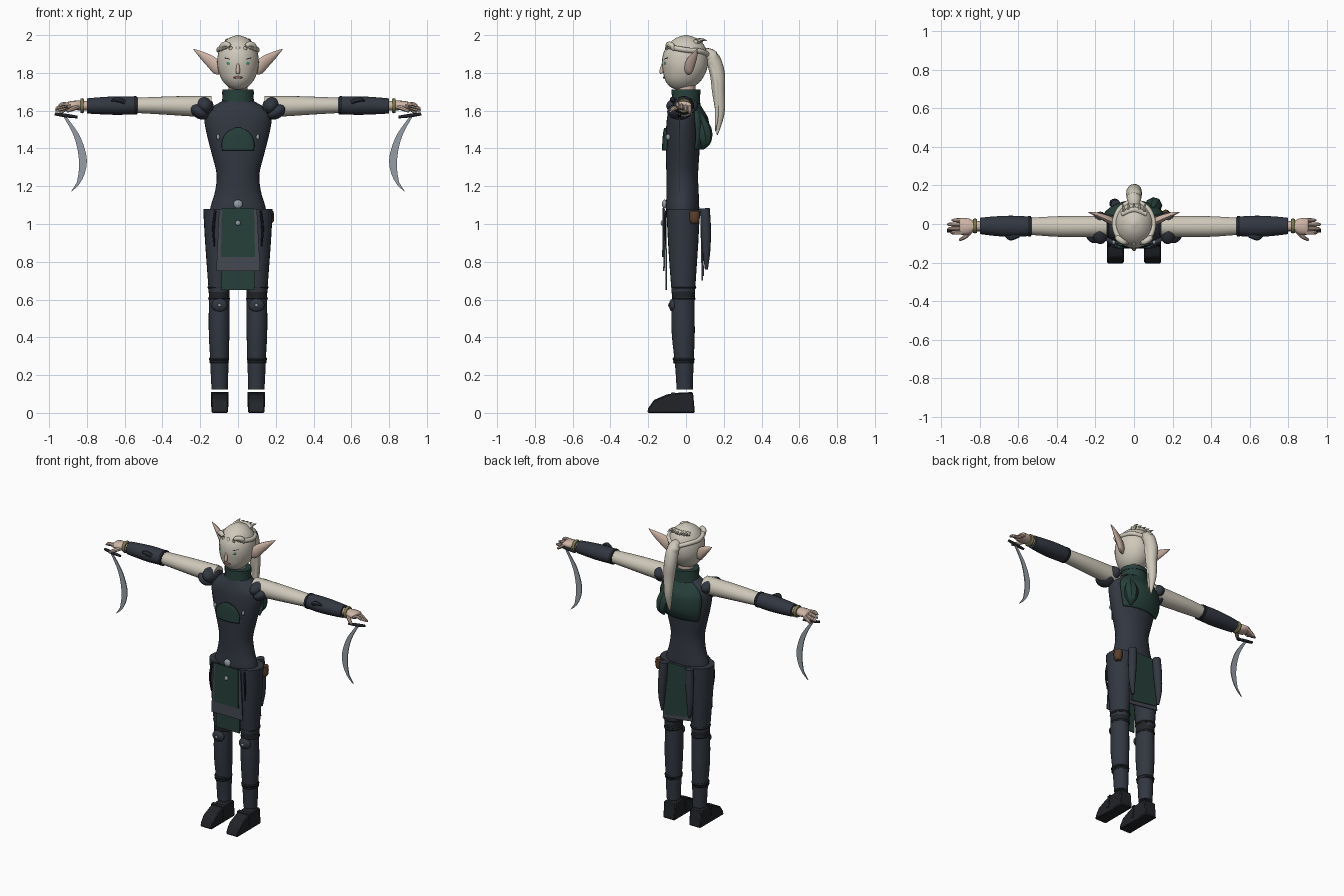
import bpy, bmesh, math
from mathutils import Vector, Matrix

def material(name, r, g, b):
    m = bpy.data.materials.new(name)
    m.diffuse_color = (r, g, b, 1)
    return m

NAVY = material("navy_cloth", .032, .038, .052)
DARK = material("dark_leather", .015, .017, .021)
GREEN = material("green_cloth", .02, .05, .042)
TRIM = material("trim_cloth", .06, .065, .085)
PALE = material("pale", .62, .58, .49)
SKIN = material("skin", .62, .46, .38)
STEEL = material("steel", .3, .34, .38)
BROWN = material("brown_leather", .1, .05, .025)
OLIVE = material("olive_brass", .2, .19, .08)
EYE = material("eye_green", .05, .3, .2)
LIP = material("lip", .35, .15, .13)

def finish(name, bm, mat, angle=40):
    bmesh.ops.recalc_face_normals(bm, faces=bm.faces)
    me = bpy.data.meshes.new(name)
    bm.to_mesh(me)
    bm.free()
    ob = bpy.data.objects.new(name, me)
    bpy.context.collection.objects.link(ob)
    me.materials.append(mat)
    bpy.ops.object.select_all(action='DESELECT')
    ob.select_set(True)
    bpy.context.view_layer.objects.active = ob
    bpy.ops.object.shade_smooth_by_angle(angle=math.radians(angle))
    return ob

def smooth_path(rows, k):
    """Catmull-Rom interpolation of tuples."""
    out, n = [], len(rows)
    for i in range(n - 1):
        p = [rows[max(0, min(n - 1, i + j))] for j in (-1, 0, 1, 2)]
        for s in range(k):
            t = s / k
            out.append([.5 * (2*b + (c - a)*t + (2*a - 5*b + 4*c - d)*t*t + (3*b - a - 3*c + d)*t**3)
                        for a, b, c, d in zip(*p)])
    return out + [list(rows[-1])]

def skin_rings(name, rings, mat, closed=True):
    bm = bmesh.new()
    vs = [[bm.verts.new(p) for p in r] for r in rings]
    n = len(vs[0])
    for a, b in zip(vs, vs[1:]):
        for i in range(n if closed else n - 1):
            j = (i + 1) % n
            bm.faces.new((a[i], a[j], b[j], b[i]))
    if closed:
        bm.faces.new(vs[0])
        bm.faces.new(vs[-1])
    return finish(name, bm, mat)

def loft(name, secs, mat, axis='z', s=1, n=24, k=4):
    """Elliptical sections: (t, c1, c2, r1, r2) along z or x."""
    rings = []
    for t, c1, c2, r1, r2 in smooth_path(secs, k):
        ring = []
        for i in range(n):
            a = 2 * math.pi * i / n
            u, v = c1 + r1 * math.cos(a), c2 + r2 * math.sin(a)
            ring.append((s * u, v, t) if axis == 'z' else (s * t, u, v))
        rings.append(ring)
    return skin_rings(name, rings, mat)

def shell(name, secs, mat, facing, n=14):
    """Cloth wrapped on an ellipse: (z, rx, ry, half_width)."""
    rings = []
    for z, rx, ry, w in smooth_path(secs, 4):
        a = math.asin(min(1, w / rx))
        rings.append([(rx * math.sin(a * (2*i/n - 1)), -.015 + facing * ry * math.cos(a * (2*i/n - 1)), z)
                      for i in range(n + 1)])
    ob = skin_rings(name, rings, mat, False)
    ob.modifiers.new("thickness", 'SOLIDIFY').thickness = .012
    return ob

def tube(name, pts, mat, s=1, n=12):
    """Round tapered tube through (x, y, z, radius)."""
    path = smooth_path(pts, 5)
    rings = []
    for i, (x, y, z, r) in enumerate(path):
        d = Vector(path[min(i + 1, len(path) - 1)][:3]) - Vector(path[max(i - 1, 0)][:3])
        u = d.cross(Vector((.31, .2, .9)) if abs(d.normalized().z) < .8 else Vector((1, .1, 0))).normalized()
        v = d.cross(u).normalized()
        ring = [Vector((x, y, z)) + r * (u * math.cos(a) + v * math.sin(a))
                for a in [2 * math.pi * j / n for j in range(n)]]
        rings.append([(s * p.x, p.y, p.z) for p in ring])
    return skin_rings(name, rings, mat)

def prism(name, pts, d0, d1, mat, to3d):
    bm = bmesh.new()
    rings = [[bm.verts.new(to3d(u, v, d)) for u, v in pts] for d in (d0, d1)]
    bm.faces.new(rings[0])
    bm.faces.new(rings[1])
    for i in range(len(pts)):
        j = (i + 1) % len(pts)
        bm.faces.new((rings[0][i], rings[0][j], rings[1][j], rings[1][i]))
    return finish(name, bm, mat, 25)

def ball(name, loc, rad, mat, rot=(0, 0, 0), seg=24):
    bm = bmesh.new()
    bmesh.ops.create_uvsphere(bm, u_segments=seg, v_segments=seg * 2 // 3, radius=1)
    ob = finish(name, bm, mat)
    ob.location, ob.scale, ob.rotation_euler = loc, rad, rot
    return ob

def panel(name, pts, y, slant, mat, thick=.008):
    return prism(name, pts, 0, thick, mat, lambda u, v, d: (u, y + slant * (1.08 - v) + d, v))

# torso, pelvis and collar
loft("torso", [(1.06, 0, -.018, .15, .088), (1.1, 0, -.018, .143, .088), (1.17, 0, -.018, .122, .085),
               (1.26, 0, -.02, .113, .084), (1.36, 0, -.018, .136, .088), (1.46, 0, -.015, .162, .092),
               (1.55, 0, -.012, .178, .09), (1.6, 0, -.008, .165, .084), (1.65, 0, -.003, .085, .07)], NAVY, n=32)
loft("pelvis", [(.9, 0, -.015, .09, .06), (.98, 0, -.015, .13, .08), (1.08, 0, -.015, .165, .088)], NAVY)
loft("collar", [(1.6, 0, 0, .1, .078), (1.65, 0, 0, .085, .075), (1.71, 0, 0, .08, .073)], GREEN)
loft("collar_band", [(1.685, 0, 0, .084, .078), (1.712, 0, 0, .083, .077)], GREEN, k=1)
loft("neck", [(1.68, 0, 0, .05, .05), (1.76, 0, 0, .05, .05)], SKIN, k=1)

# chest cloth, pins and hood on the back
shell("chest_cloth", [(1.39, .165, .112, .085), (1.44, .17, .11, .085), (1.485, .175, .106, .06),
                      (1.51, .18, .1, .015)], GREEN, -1)
shell("back_hood", [(1.395, .17, .105, .13), (1.46, .18, .135, .15), (1.55, .18, .135, .155),
                    (1.6, .16, .11, .13), (1.64, .11, .085, .08)], GREEN, 1)
tube("hood_fold", [(.09, .07, 1.58, .02), (.1, .09, 1.5, .045), (.105, .1, 1.44, .035), (.1, .09, 1.395, .004)], GREEN, n=8)
for s in (-1, 1):
    ball("chest_pin", (s * .105, -.095, 1.46), (.009, .012, .016), STEEL, seg=12)

# head, face and hair
loft("head", [(1.712, 0, -.025, .02, .025), (1.725, 0, -.022, .05, .06), (1.76, 0, -.015, .083, .095),
              (1.81, 0, -.007, .104, .115), (1.86, 0, -.005, .11, .122), (1.91, 0, -.003, .103, .115),
              (1.955, 0, 0, .08, .09), (1.985, 0, 0, .046, .052), (2, 0, 0, .006, .007)], PALE, n=32)
tube("nose", [(0, -.122, 1.85, .006), (0, -.13, 1.81, .011), (0, -.127, 1.797, .009)], SKIN)
ball("mouth", (0, -.113, 1.776), (.024, .01, .007), LIP, seg=12)
tube("top_braid", [(-.065, .05, 1.965, .012), (0, .075, 1.97, .016), (.065, .05, 1.965, .012)], PALE)
for i in range(5):
    x = -.05 + .025 * i
    tube("hair_spike", [(x, .06, 1.96, .011), (x * 1.1, .08, 1.975, .009), (x * 1.2, .11, 1.972, .002)], PALE, n=6)
tube("ponytail", [(0, .08, 1.9, .03), (0, .135, 1.885, .038), (0, .165, 1.8, .04), (.005, .172, 1.7, .034),
                  (.005, .18, 1.6, .026), (.005, .172, 1.52, .014), (.005, .165, 1.47, .002)], PALE, n=16)
tube("loose_lock", [(.01, .13, 1.88, .02), (.025, .16, 1.75, .018), (.02, .165, 1.6, .012), (.02, .155, 1.49, .002)], PALE)
ball("forehead_curl_centre", (0, -.1, 1.925), (.014, .012, .018), PALE, seg=12)
for s in (-1, 1):
    ball("eye", (s * .045, -.108, 1.85), (.019, .009, .009), EYE, (0, -s * .25, s * .3), 12)
    tube("brow", [(.022, -.118, 1.862, .003), (.045, -.112, 1.873, .004), (.07, -.096, 1.88, .002)], TRIM, s, 6)
    tube("forehead_curl", [(.035, -.098, 1.925, .01), (.055, -.093, 1.95, .014), (.082, -.075, 1.945, .015),
                           (.09, -.062, 1.92, .008)], PALE, s)
    tube("side_braid", [(.06, -.09, 1.94, .012), (.09, -.05, 1.93, .014), (.1, .01, 1.92, .014),
                        (.075, .075, 1.915, .014), (.015, .12, 1.895, .014)], PALE, s)
    # pointed ear as a flattened loft
    loft("ear", [(.09, .005, 1.825, .018, .032), (.125, .02, 1.84, .022, .046), (.16, .035, 1.867, .018, .036),
                 (.2, .05, 1.897, .011, .02), (.235, .06, 1.925, .002, .003)], SKIN, 'x', s, 14)

# arms, hands and daggers
for s in (-1, 1):
    ball("shoulder_pad_upper", (s * .175, -.02, 1.625), (.045, .085, .05), NAVY, (0, s * .6, 0))
    ball("shoulder_pad_lower", (s * .205, -.035, 1.595), (.055, .065, .036), NAVY, (0, -s * .6, 0))
    loft("upper_arm", [(.14, -.012, 1.622, .055, .056), (.25, -.013, 1.624, .055, .054), (.4, -.013, 1.627, .053, .047),
                       (.54, -.012, 1.628, .044, .04)], PALE, 'x', s)
    loft("bracer", [(.53, -.012, 1.628, .046, .042), (.55, -.012, 1.628, .051, .047), (.64, -.012, 1.627, .055, .049),
                    (.73, -.011, 1.626, .05, .045), (.8, -.01, 1.625, .042, .04)], NAVY, 'x', s)
    loft("bracer_cuff", [(.535, -.012, 1.628, .053, .048), (.55, -.012, 1.628, .054, .049)], DARK, 'x', s, k=1)
    tube("bracer_fin", [(.6, -.06, 1.645, .012), (.64, -.072, 1.66, .014), (.67, -.062, 1.65, .003)], NAVY, s, 8)
    loft("wrist", [(.78, -.01, 1.627, .024, .025), (.85, -.012, 1.627, .028, .025)], SKIN, 'x', s, 16, 1)
    loft("bracelet", [(.815, -.01, 1.626, .035, .036), (.825, -.01, 1.626, .039, .04), (.835, -.01, 1.626, .035, .036)],
         OLIVE, 'x', s, 16, 2)
    loft("palm", [(.83, -.012, 1.627, .028, .026), (.86, -.013, 1.628, .042, .025), (.895, -.013, 1.628, .043, .021),
                  (.905, -.013, 1.627, .036, .014)], SKIN, 'x', s, 16)
    for i, tip in enumerate((.952, .965, .968, .945)):
        y = -.045 + .0215 * i
        drop = (0, .012, .024, .034)[i]
        tube("finger", [(.885, y, 1.63, .011), (.925, y, 1.635 - drop, .0105), (tip - .01, y, 1.627 - drop, .009),
                        (tip, y, 1.622 - drop, .004)], SKIN, s, 8)
    tube("thumb", [(.845, -.035, 1.62, .012), (.875, -.065, 1.61, .012), (.905, -.083, 1.595, .007)], SKIN, s, 8)
    tube("dagger_handle", [(.85, -.035, 1.566, .007), (.91, -.035, 1.574, .01), (.97, -.035, 1.583, .008)], DARK, s, 10)
    outer = [(.91, 1.57), (.845, 1.48), (.812, 1.4), (.8, 1.33), (.814, 1.26), (.845, 1.205), (.885, 1.17)]
    inner = [(.853, 1.22), (.843, 1.28), (.842, 1.34), (.855, 1.42), (.88, 1.49), (.925, 1.57)]
    prism("dagger_blade", smooth_path(outer, 3) + smooth_path(inner, 3), -.038, -.032, STEEL,
          lambda u, v, d, s=s: (s * u, d, v))

# legs, knee pads, straps and boots
for s in (-1, 1):
    loft("thigh", [(.64, .1, -.014, .055, .062), (.75, .102, -.015, .061, .07), (.9, .1, -.015, .074, .08),
                   (1.02, .097, -.015, .084, .086), (1.08, .095, -.015, .089, .088)], NAVY, s=s)
    loft("knee_wrap", [(.57, .1, -.014, .052, .058), (.66, .1, -.014, .056, .063)], DARK, s=s)
    loft("shin_guard", [(.125, .097, -.007, .043, .043), (.2, .098, -.008, .046, .046), (.28, .098, -.01, .049, .051),
                        (.4, .1, -.014, .054, .06), (.5, .1, -.016, .055, .062), (.6, .1, -.015, .054, .06)], NAVY, s=s)
    for z, r in ((.665, .061), (.605, .057), (.285, .053), (.27, .051)):
        loft("leg_strap", [(z - .008, .1, -.012, r - .002, r + .002), (z, .1, -.012, r + .001, r + .006),
                           (z + .008, .1, -.012, r - .002, r + .002)], DARK, s=s, k=1)
    ball("knee_pad", (s * .098, -.068, .57), (.042, .022, .036), NAVY, seg=16)
    ball("knee_stud", (s * .098, -.089, .57), (.009, .006, .009), STEEL, seg=12)
    boot = [(-.205, 0), (-.2, .025), (-.17, .068), (-.1, .098), (-.03, .108), (.037, .11), (.047, 0)]
    ob = prism("boot", boot, .053, .14, DARK, lambda u, v, d, s=s: (s * d, u, v))
    bev = ob.modifiers.new("bevel", 'BEVEL')
    bev.width, bev.segments = .006, 1
    prism("boot_strap", [(-.09, .03), (-.08, .106), (-.06, .11), (-.07, .03)], .05, .143, DARK,
          lambda u, v, d, s=s: (s * d, u, v))

# front and back hanging cloths, scabbards
panel("front_cloth_lower", [(-.09, 1.06), (.09, 1.06), (.088, .65), (-.088, .65)], -.112, .01, GREEN)
panel("front_cloth_trim", [(-.1, 1.08), (.1, 1.08), (.118, .75), (-.115, .75)], -.118, -.008, TRIM)
panel("front_cloth", [(-.085, 1.085), (.085, 1.085), (.09, .825), (-.09, .825)], -.124, -.008, GREEN)
panel("back_cloth_trim", [(-.1, 1.08), (.1, 1.08), (.11, .7), (-.11, .73)], .075, .02, TRIM)
panel("back_cloth", [(-.09, 1.08), (.09, 1.08), (.095, .725), (-.095, .755)], .08, .02, GREEN)
for s in (-1, 1):
    tube("scabbard", [(.095, .1, 1.082, .026), (.1, .105, .98, .027), (.105, .108, .86, .021), (.1, .108, .76, .008)], NAVY, s)
    tube("hip_cord", [(.12, -.105, 1.07, .006), (.13, -.112, .98, .007), (.125, -.105, .88, .003)], DARK, s, 8)

# belt buckles and pouch
ball("belt_buckle", (0, -.113, 1.105), (.024, .014, .024), STEEL, seg=16)
ball("cloth_button", (0, -.124, 1.005), (.014, .01, .014), STEEL, seg=12)
loft("pouch", [(1.0, .162, .045, .015, .018), (1.015, .165, .045, .024, .026), (1.045, .165, .045, .026, .029),
               (1.068, .165, .045, .022, .03)], BROWN, n=12)
